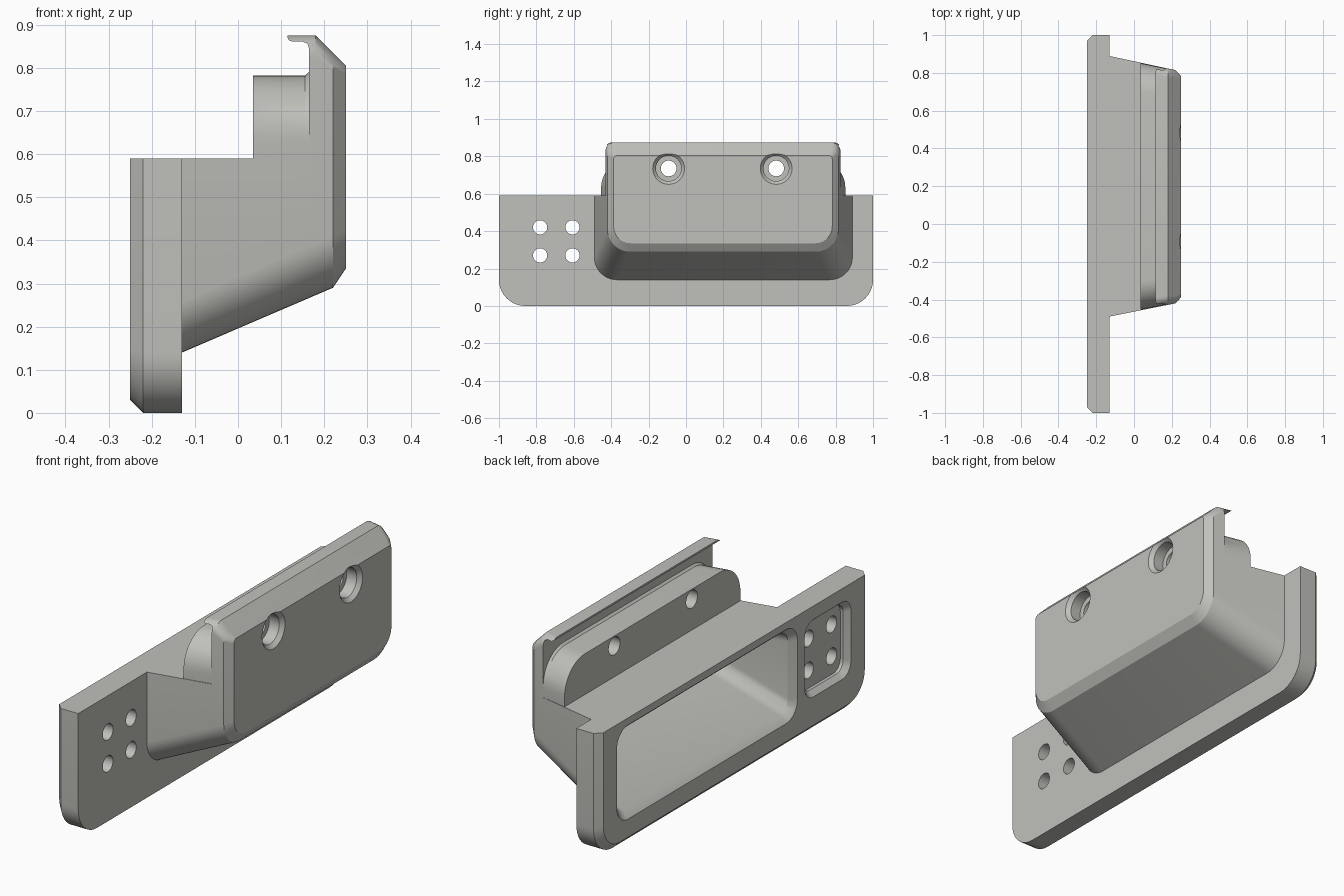
import bpy, bmesh, math

if "Cube" in bpy.data.objects:
    bpy.data.objects.remove(bpy.data.objects["Cube"])

grey = bpy.data.materials.new("warm grey")
grey.diffuse_color = (0.53, 0.53, 0.50, 1)
grey.use_nodes = True
grey.node_tree.nodes["Principled BSDF"].inputs["Base Color"].default_value = grey.diffuse_color


def make(name, bm):
    bmesh.ops.recalc_face_normals(bm, faces=bm.faces)
    me = bpy.data.meshes.new(name)
    bm.to_mesh(me)
    bm.free()
    ob = bpy.data.objects.new(name, me)
    bpy.context.collection.objects.link(ob)
    me.materials.append(grey)
    return ob


def loft(name, rings):
    """Skin matching loops of points and cap both ends."""
    bm = bmesh.new()
    loops = [[bm.verts.new(p) for p in r] for r in rings]
    n = len(loops[0])
    for a, b in zip(loops, loops[1:]):
        for i in range(n):
            j = (i + 1) % n
            bm.faces.new((a[i], a[j], b[j], b[i]))
    bm.faces.new(loops[0])
    bm.faces.new(loops[-1][::-1])
    return make(name, bm)


def rect(x, y0, y1, z0, z1, rb, rt, n=10):
    """Rounded rectangle across x, with bottom and top corner radii."""
    pts = []
    for cy, cz, r, a in ((y0, z0, rb, 180), (y1, z0, rb, 270),
                         (y1, z1, rt, 0), (y0, z1, rt, 90)):
        sy = 1 if cy == y0 else -1
        sz = 1 if cz == z0 else -1
        if r == 0:
            pts.append((x, cy, cz))
            continue
        for i in range(n + 1):
            t = math.radians(a + 90 * i / n)
            pts.append((x, cy + sy * r + r * math.cos(t), cz + sz * r + r * math.sin(t)))
    return pts


def lathe_x(name, y, z, steps, n=32):
    """Stepped round cutter along x from (x, radius) pairs."""
    return loft(name, [[(x, y + r * math.cos(2 * math.pi * i / n),
                         z + r * math.sin(2 * math.pi * i / n)) for i in range(n)]
                       for x, r in steps])


def combine(body, other, op):
    mod = body.modifiers.new("join", 'BOOLEAN')
    mod.operation, mod.solver, mod.object = op, 'EXACT', other
    dg = bpy.context.evaluated_depsgraph_get()
    me = bpy.data.meshes.new_from_object(body.evaluated_get(dg))
    body.modifiers.clear()
    body.data = me
    bpy.data.objects.remove(other)


# mounting plate with chamfered rear edge
body = loft("handle_housing", [
    rect(-0.25, -0.97, 0.97, 0.03, 0.65, 0.12, 0),
    rect(-0.22, -1, 1, 0, 0.65, 0.14, 0),
    rect(-0.13, -1, 1, 0, 0.65, 0.14, 0)])

# tapered pod with chamfered front
pod = loft("pod", [
    rect(-0.16, -0.496, 0.896, 0.127, 0.875, 0.12, 0.05),
    rect(0.18, -0.428, 0.823, 0.273, 0.875, 0.12, 0.05),
    rect(0.22, -0.42, 0.815, 0.29, 0.835, 0.12, 0.04),
    rect(0.25, -0.387, 0.782, 0.335, 0.805, 0.09, 0.02)])
combine(body, pod, 'UNION')

# ledge cut leaving the hooked front wall
prof = [(-0.4, 0.59), (0.165, 0.59), (0.165, 0.845), (0.161, 0.856), (0.15, 0.861),
        (0.126, 0.861), (0.118, 0.864), (0.115, 0.87), (0.115, 1.0), (-0.4, 1.0)]
combine(body, loft("ledge_cut", [[(x, y, z) for x, z in prof] for y in (-1.2, 1.2)]),
        'DIFFERENCE')

# rounded lobe behind the front wall
lobe = loft("lobe", [
    rect(0.035, -0.454, 0.852, 0.55, 0.782, 0, 0.15),
    rect(0.155, -0.43, 0.827, 0.55, 0.782, 0, 0.15),
    rect(0.168, -0.427, 0.824, 0.55, 0.794, 0, 0.15),
    rect(0.19, -0.422, 0.82, 0.55, 0.794, 0, 0.15)])
combine(body, lobe, 'UNION')

# finger pocket with bevelled lip
combine(body, loft("pocket_cut", [
    rect(-0.26, -0.48, 0.88, 0.105, 0.565, 0.09, 0.09),
    rect(-0.22, -0.44, 0.84, 0.145, 0.53, 0.06, 0.06),
    rect(0.18, -0.365, 0.765, 0.32, 0.53, 0.06, 0.06)]), 'DIFFERENCE')

# screw recess in the rear of the plate
combine(body, loft("recess_cut", [
    rect(-0.26, -0.875, -0.515, 0.155, 0.535, 0.07, 0.07),
    rect(-0.225, -0.845, -0.545, 0.185, 0.505, 0.05, 0.05),
    rect(-0.21, -0.845, -0.545, 0.185, 0.505, 0.05, 0.05)]), 'DIFFERENCE')

# four plate holes
for y in (-0.78, -0.607):
    for z in (0.27, 0.42):
        combine(body, lathe_x("plate_hole", y, z, [(-0.3, 0.038), (0.0, 0.038)]), 'DIFFERENCE')

# two counterbored bolt holes
for y in (-0.093, 0.482):
    combine(body, lathe_x("bolt_hole", y, 0.735, [
        (0.0, 0.042), (0.18, 0.042), (0.18, 0.068), (0.232, 0.068),
        (0.252, 0.087), (0.3, 0.087)]), 'DIFFERENCE')

bpy.ops.object.select_all(action='DESELECT')
body.select_set(True)
bpy.context.view_layer.objects.active = body
bpy.ops.object.shade_smooth_by_angle(angle=math.radians(25))
